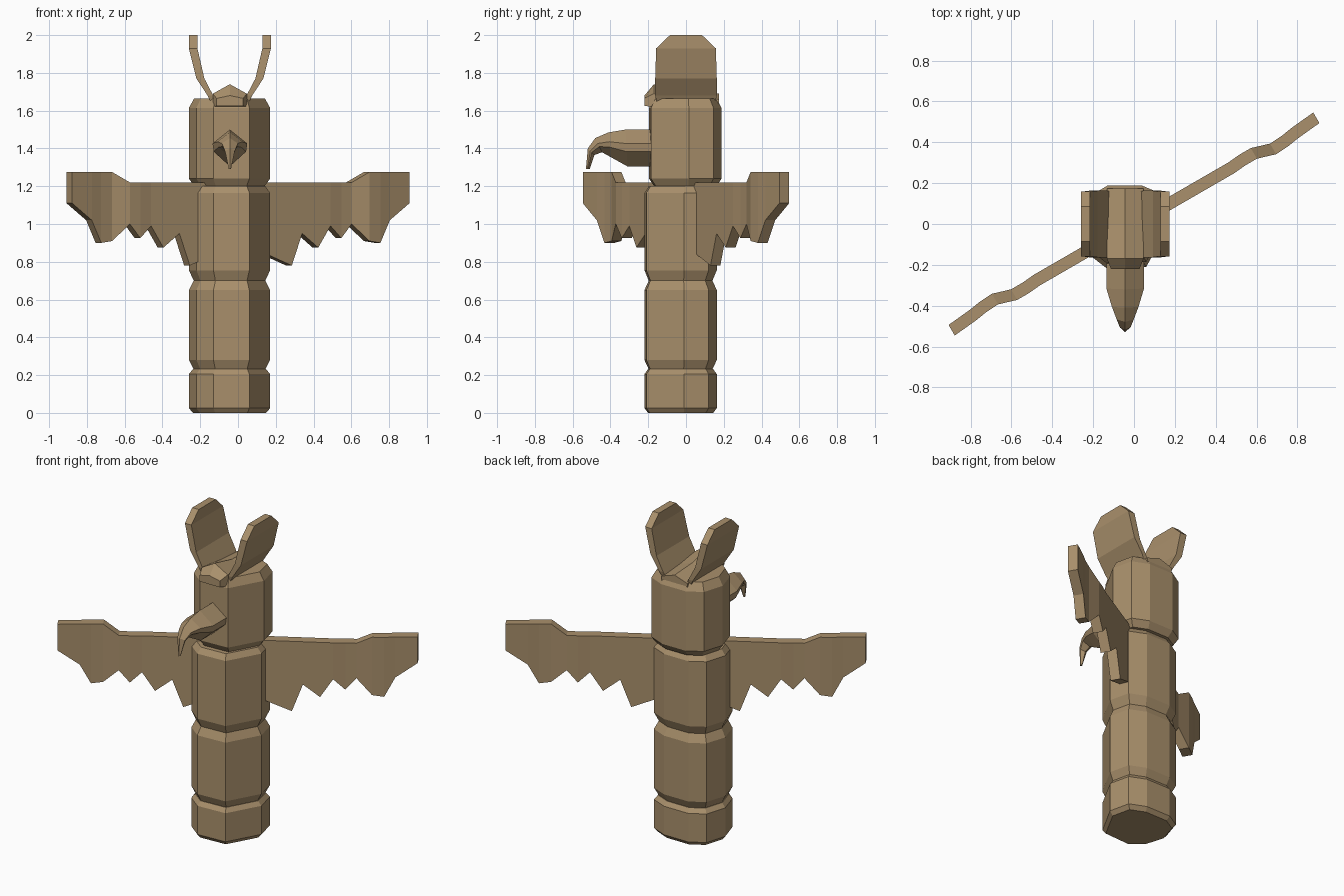
import bpy, bmesh, math
from mathutils import Vector

if "Cube" in bpy.data.objects:
    bpy.data.objects.remove(bpy.data.objects["Cube"])

wood = bpy.data.materials.new("wood")
wood.diffuse_color = (0.40, 0.28, 0.15, 1)
wood.use_nodes = True
wood.node_tree.nodes["Principled BSDF"].inputs["Base Color"].default_value = wood.diffuse_color
CX = -0.043  # pole axis


def loft(name, rings):
    """Skin a series of equal-length point rings and cap both ends."""
    bm = bmesh.new()
    vs = [[bm.verts.new(p) for p in r] for r in rings]
    n = len(rings[0])
    for a, b in zip(vs, vs[1:]):
        for i in range(n):
            j = (i + 1) % n
            bm.faces.new((a[i], a[j], b[j], b[i]))
    bm.faces.new(vs[0][::-1])
    bm.faces.new(vs[-1])
    bmesh.ops.recalc_face_normals(bm, faces=bm.faces)
    me = bpy.data.meshes.new(name)
    bm.to_mesh(me)
    bm.free()
    me.materials.append(wood)
    ob = bpy.data.objects.new(name, me)
    bpy.context.collection.objects.link(ob)
    return ob


# pole: irregular hewn outline, stacked into four blocks with grooves
outline = [(-0.13, -0.22), (0.06, -0.21), (0.17, -0.01), (0.14, 0.12), (0.04, 0.163),
           (-0.13, 0.163), (-0.22, 0.11), (-0.26, -0.02), (-0.22, -0.15)]


def block(name, levels, dy=0.0):
    cy = -0.03
    loft(name, [[(CX + (x - CX) * s, cy + (y - cy) * s + dy, z) for x, y in outline]
                for z, s in levels])


block("base_block", [(0, 0.9), (0.025, 1), (0.205, 1), (0.232, 0.9)])
block("lower_block", [(0.23, 0.88), (0.28, 1), (0.65, 1), (0.70, 0.88)])
block("middle_block", [(0.70, 0.88), (0.755, 1), (1.165, 1), (1.2, 0.88)])
block("head_block", [(1.2, 0.86), (1.24, 1), (1.615, 1), (1.665, 0.87)], dy=0.025)

# wings: columns of x, top z, bottom z, sideways bend; slanted across the pole
columns = [(0.05, 1.22, 0.88, 0), (0.27, 1.22, 0.78, 0), (0.325, 1.22, 0.95, 0),
           (0.41, 1.22, 0.875, 0), (0.475, 1.22, 0.99, 0), (0.535, 1.22, 0.925, 0.006),
           (0.59, 1.22, 1.0, 0.006), (0.67, 1.275, 0.91, -0.022), (0.73, 1.275, 0.90, -0.018),
           (0.785, 1.275, 1.02, -0.008), (0.895, 1.275, 1.11, 0.004)]
slant = math.radians(30)
normal = Vector((-math.sin(slant), math.cos(slant), 0))
for name, side in (("right_wing", 1), ("left_wing", -1)):
    rings = []
    for x, top, bottom, bend in columns:
        c = Vector((x, x * math.tan(slant), 0))
        ring = []
        for z, t in ((top, -0.03), (top, 0.03), (bottom, 0.03), (bottom, -0.03)):
            p = (c + normal * (t + bend)) * side
            ring.append((p.x, p.y, z))
        rings.append(ring)
    loft(name, rings)

# ears: flared slabs: offset inner/outer from axis, z, half depth
ear = [(0.07, 0.10, 1.645, 0.155), (0.088, 0.118, 1.68, 0.163), (0.135, 0.177, 1.77, 0.163),
       (0.172, 0.217, 1.93, 0.158), (0.172, 0.217, 2.0, 0.085)]
for name, side in (("right_ear", 1), ("left_ear", -1)):
    loft(name, [[(CX + side * i, -d, z), (CX + side * o, -d, z),
                 (CX + side * o, d, z), (CX + side * i, d, z)] for i, o, z, d in ear])

# crest: gabled ridge over the head: y, half width, bottom, eave, apex
crest = [(-0.22, 0.07, 1.625, 1.665, 1.68), (-0.17, 0.09, 1.62, 1.69, 1.74),
         (0.0, 0.09, 1.62, 1.67, 1.70), (0.175, 0.09, 1.62, 1.66, 1.69)]
loft("crest", [[(CX - w, y, b), (CX + w, y, b), (CX + w, y, e), (CX, y, a), (CX - w, y, e)]
               for y, w, b, e, a in crest])

# beak: hooked taper: top y/z, bottom y/z, half width
beak = [(-0.15, 1.5, -0.15, 1.305, 0.092), (-0.32, 1.5, -0.31, 1.305, 0.092),
        (-0.41, 1.485, -0.40, 1.355, 0.065), (-0.48, 1.455, -0.445, 1.38, 0.042),
        (-0.52, 1.40, -0.485, 1.365, 0.026), (-0.53, 1.29, -0.51, 1.29, 0.006)]
rings = []
for ty, tz, by, bz, w in beak:
    t, b = Vector((CX, ty, tz)), Vector((CX, by, bz))
    hi, lo = t.lerp(b, 0.38), t.lerp(b, 0.6)
    dx = Vector((w, 0, 0))
    rings.append([t, hi + dx, lo + dx * 0.93, b, lo - dx * 0.93, hi - dx])
loft("beak", rings)
